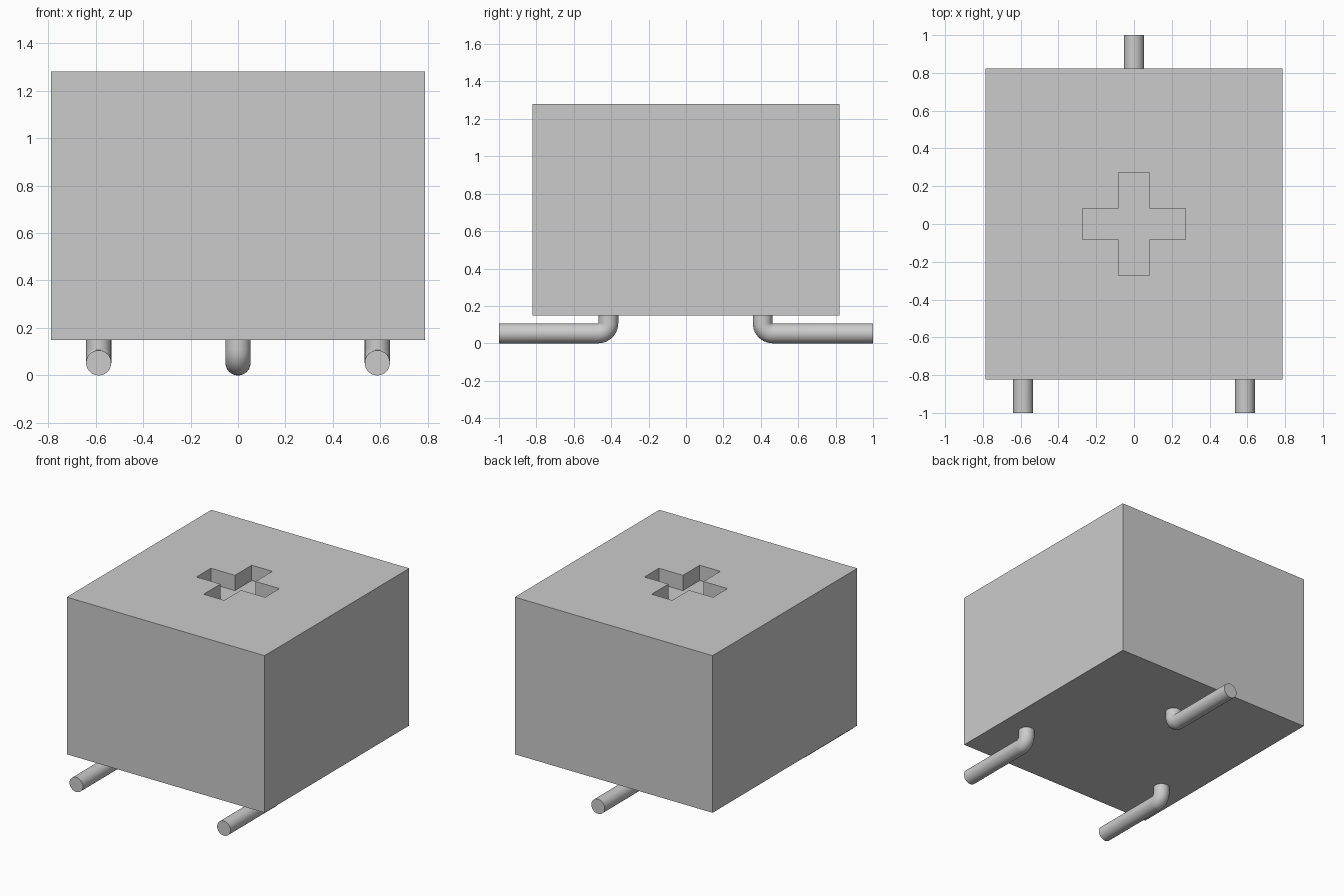
import bpy, bmesh, math
from mathutils import Vector

cube = bpy.data.objects.get("Cube")
if cube:
    bpy.data.objects.remove(cube, do_unlink=True)

grey = bpy.data.materials.new("plain grey")
grey.use_nodes = True
colour = (0.6, 0.6, 0.6, 1)
grey.diffuse_color = colour
grey.node_tree.nodes["Principled BSDF"].inputs["Base Color"].default_value = colour


def add_object(name, bm):
    bmesh.ops.recalc_face_normals(bm, faces=bm.faces)
    mesh = bpy.data.meshes.new(name)
    bm.to_mesh(mesh)
    bm.free()
    mesh.materials.append(grey)
    obj = bpy.data.objects.new(name, mesh)
    bpy.context.collection.objects.link(obj)
    return obj


def prism(name, outline, bottom, top):
    """Upright prism over a closed outline."""
    bm = bmesh.new()
    face = bm.faces.new([bm.verts.new((x, y, bottom)) for x, y in outline])
    result = bmesh.ops.extrude_face_region(bm, geom=[face], use_keep_orig=True)
    verts = [v for v in result["geom"] if isinstance(v, bmesh.types.BMVert)]
    bmesh.ops.translate(bm, verts=verts, vec=(0, 0, top - bottom))
    return add_object(name, bm)


def bent_pin(name, x, stem_y, side):
    """Round pin coming down from the body and bending outward along y."""
    radius, bend, sides, steps = 0.053, 0.055, 32, 10
    # Path stations: distance outward, height, turning angle
    stations = [(0, BOTTOM, 0)]
    for i in range(steps + 1):
        a = math.pi / 2 * i / steps
        stations.append((bend * (1 - math.cos(a)),
                         radius + bend * (1 - math.sin(a)), a))
    stations.append((1 - stem_y, radius, math.pi / 2))
    bm = bmesh.new()
    rings = []
    for out, z, a in stations:
        centre = Vector((x, side * (stem_y + out), z))
        across = Vector((0, side * math.cos(a), math.sin(a)))
        ring = []
        for k in range(sides):
            t = math.tau * k / sides
            offset = Vector((math.cos(t), 0, 0)) + across * math.sin(t)
            ring.append(bm.verts.new(centre + offset * radius))
        rings.append(ring)
    for a, b in zip(rings, rings[1:]):
        for k in range(sides):
            n = (k + 1) % sides
            bm.faces.new((a[k], a[n], b[n], b[k]))
    bm.faces.new(rings[0])
    bm.faces.new(rings[-1])
    obj = add_object(name, bm)
    bpy.ops.object.select_all(action="DESELECT")
    obj.select_set(True)
    bpy.context.view_layer.objects.active = obj
    bpy.ops.object.shade_smooth_by_angle(angle=math.radians(40))


# Block body
BOTTOM, TOP = 0.15, 1.28
HALF_X, HALF_Y = 0.787, 0.822
body = prism("body", [(-HALF_X, -HALF_Y), (HALF_X, -HALF_Y),
                      (HALF_X, HALF_Y), (-HALF_X, HALF_Y)], BOTTOM, TOP)

# Cross-shaped recess in the top
w, r, depth = 0.082, 0.273, 0.11
arm = [(w, -w), (r, -w), (r, w)]
outline = []
for turn in range(4):
    for x, y in arm:
        for _ in range(turn):
            x, y = -y, x
        outline.append((x, y))
cutter = prism("cross_cutter", outline, TOP - depth, TOP + 0.1)
cutter.hide_render = True
cut = body.modifiers.new("cross recess", "BOOLEAN")
cut.operation = "DIFFERENCE"
cut.solver = "EXACT"
cut.object = cutter
bpy.context.view_layer.objects.active = body
bpy.ops.object.modifier_apply(modifier=cut.name)
bpy.data.objects.remove(cutter, do_unlink=True)

# Three bent pins under the body
bent_pin("front_left_pin", 0.587, 0.415, -1)
bent_pin("front_right_pin", -0.587, 0.415, -1)
bent_pin("back_pin", 0, 0.41, 1)
